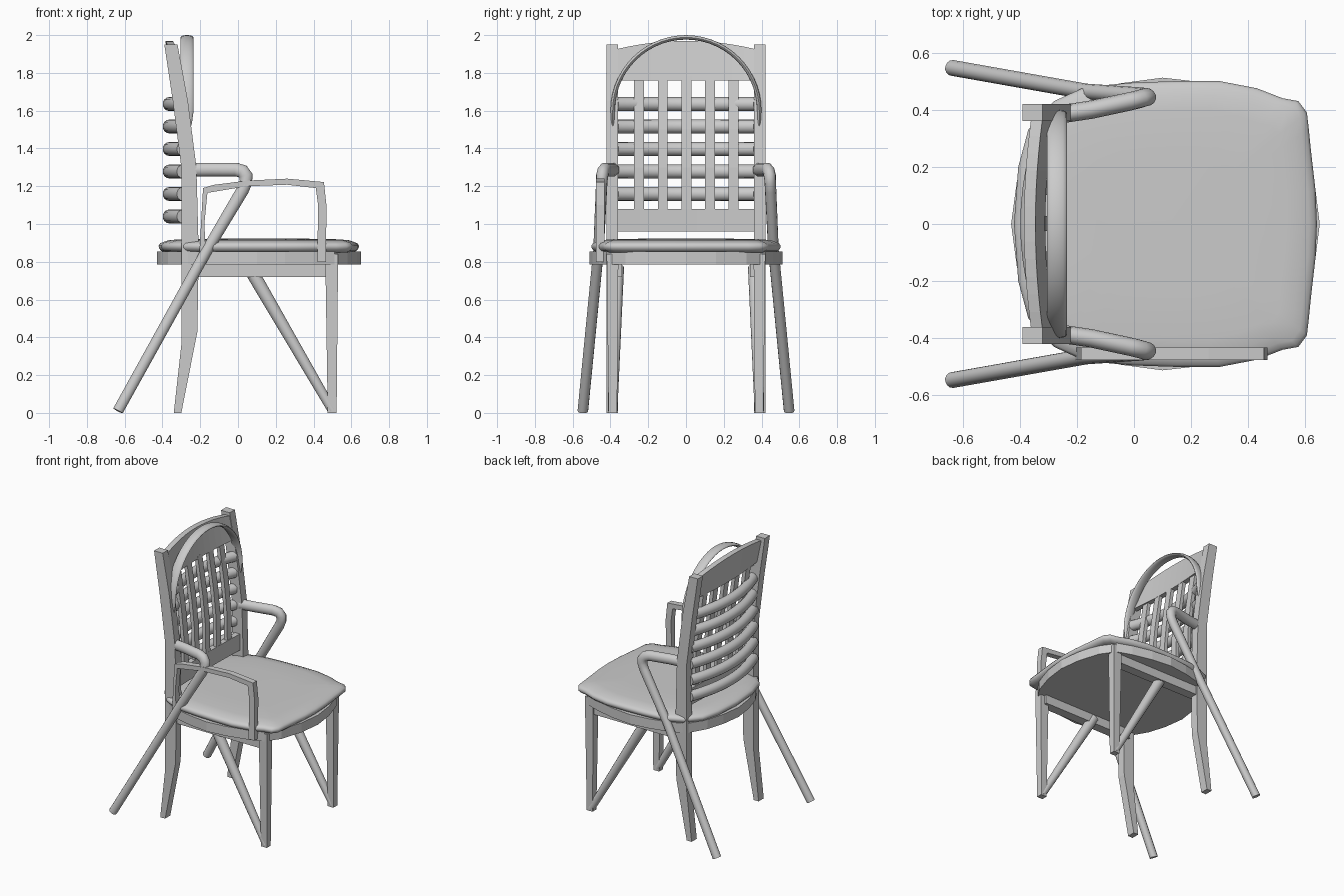
import bpy, bmesh, math
from mathutils import Vector

if "Cube" in bpy.data.objects:
    bpy.data.objects.remove(bpy.data.objects["Cube"])


def finish(name, bm, smooth=None):
    bmesh.ops.recalc_face_normals(bm, faces=bm.faces)
    me = bpy.data.meshes.new(name)
    bm.to_mesh(me)
    bm.free()
    ob = bpy.data.objects.new(name, me)
    bpy.context.collection.objects.link(ob)
    if smooth:
        bpy.ops.object.select_all(action='DESELECT')
        ob.select_set(True)
        bpy.context.view_layer.objects.active = ob
        bpy.ops.object.shade_smooth_by_angle(angle=math.radians(smooth))
    return ob


def loft(name, rings, smooth=None):
    """Skin a list of equal-length closed rings and cap both ends."""
    bm = bmesh.new()
    vs = [[bm.verts.new(p) for p in r] for r in rings]
    n = len(vs[0])
    for a, b in zip(vs, vs[1:]):
        for i in range(n):
            j = (i + 1) % n
            bm.faces.new((a[i], a[j], b[j], b[i]))
    bm.faces.new(vs[0])
    bm.faces.new(vs[-1])
    return finish(name, bm, smooth)


def side_prism(name, poly, y0, y1):
    """Extrude an x-z outline between two y values."""
    return loft(name, [[(x, y, z) for x, z in poly] for y in (y0, y1)])


def sweep(name, path, radii, ref, n=14):
    """Elliptical tube: radius a along ref, b across it; flat on the floor."""
    pts = [Vector(p) for p in path]
    rings = []
    for i, p in enumerate(pts):
        t = (pts[min(i + 1, len(pts) - 1)] - pts[max(i - 1, 0)]).normalized()
        u = Vector(ref)
        u = (u - t * u.dot(t)).normalized()
        v = t.cross(u)
        a, b = radii[i] if isinstance(radii, list) else radii
        ring = [p + u * a * math.cos(k * math.tau / n) + v * b * math.sin(k * math.tau / n)
                for k in range(n)]
        for q in ring:
            q.z = max(q.z, 0)
        rings.append(ring)
    return loft(name, rings, 50)


def box(name, x0, x1, y0, y1, z0, z1):
    return side_prism(name, [(x0, z0), (x1, z0), (x1, z1), (x0, z1)], y0, y1)


def mirrored(half):
    return half + [(x, -y) for x, y in reversed(half) if abs(y) > 1e-6]


# cushion
outline = mirrored([(-.42, 0), (-.405, .2), (-.37, .33), (-.28, .43), (-.17, .48), (0, .495),
                    (.15, .5), (.3, .5), (.43, .475), (.52, .44), (.575, .43), (.605, .39),
                    (.612, .33), (.62, .25), (.635, .12), (.64, 0)])
profile = [(.85, .94), (.858, .975), (.872, .998), (.886, 1), (.898, .985), (.905, .95),
           (.914, .9), (.919, .8), (.922, .5)]
loft("seat_cushion", [[(.11 + (x - .11) * s, y * s, z) for x, y in outline]
                      for z, s in profile], 50)

# bowed seat rim under the cushion
rim = mirrored([(-.43, 0), (-.41, .15), (-.37, .28), (-.3, .4), (-.2, .455), (-.05, .492),
                (.1, .512), (.25, .495), (.4, .46), (.51, .42), (.58, .32), (.63, .16), (.65, 0)])
loft("seat_rim", [[(x, y, z) for x, y in rim] for z in (.785, .855)])

# aprons
box("front_apron", .47, .52, -.38, .38, .785, .84)
box("back_apron", -.29, -.22, -.38, .38, .785, .84)

post = [(-.34, 0), (-.30, 0), (-.215, .43), (-.208, .85), (-.22, 1.3), (-.265, 1.65),
        (-.32, 1.95), (-.39, 1.95), (-.345, 1.65), (-.30, 1.3), (-.30, .36)]
for s, side in ((1, "left"), (-1, "right")):
    box("side_apron_" + side, -.25, .5, s * .34, s * .41, .72, .8)
    # legs and back posts
    side_prism("back_post_" + side, post, s * .36, s * .42)
    loft("front_leg_" + side,
         [[(x0, s * y0, z), (x1, s * y0, z), (x1, s * y1, z), (x0, s * y1, z)]
          for z, x0, x1, y0, y1 in ((0, .475, .522, .365, .41), (.84, .462, .53, .358, .42))])
    # slanted tube braces
    sweep("leg_brace_" + side, [(.06, s * .365, .77), (.5, s * .388, .012)],
          [(.037, .037), (.025, .025)], (0, 1, 0))
    # bent tube arms running down to the floor
    arm = [(-.25, .385, 1.287), (-.15, .4, 1.288), (-.01, .43, 1.288), (.025, .439, 1.278),
           (.042, .444, 1.255), (.042, .446, 1.22), (.025, .448, 1.18), (-.165, .463, .86),
           (-.635, .546, .01)]
    sweep("arm_tube_" + side, [(x, s * y, z) for x, y, z in arm],
          [(.032, .037)] * 5 + [(.03, .034)] * 2 + [(.028, .03)] * 2, (0, 1, 0))

# flat arm frame on one side only
side_prism("arm_frame", [(-.205, .84), (-.185, 1.19), (-.13, 1.207), (.05, 1.23), (.26, 1.24),
                         (.455, 1.222), (.468, 1.1), (.466, .8), (.42, .8), (.424, 1.1),
                         (.412, 1.19), (.26, 1.208), (.05, 1.2), (-.162, 1.165),
                         (-.178, 1.0), (-.17, .84)], -.476, -.432)


# back rails
def rail(name, bow, arch, x_bot, x_top, z0, z1, t):
    rings = []
    for i in range(13):
        u = i / 6 - 1
        k = 1 - u * u
        d, top = bow * k, z1 + arch * k
        rings.append([(x_bot - d, u * .37, z0), (x_bot - d - t, u * .37, z0),
                      (x_top - d - t, u * .37, top), (x_top - d, u * .37, top)])
    loft(name, rings)


rail("top_rail", .025, .045, -.285, -.32, 1.76, 1.925, .04)
rail("lower_rail", .01, 0, -.235, -.235, .96, 1.08, .04)

# vertical slats
for i in range(5):
    y = (i - 2) * .125 + .002
    side_prism(f"back_slat_{i + 1}",
               [(-.245, 1.06), (-.25, 1.3), (-.27, 1.5), (-.312, 1.78), (-.338, 1.78),
                (-.298, 1.5), (-.275, 1.3), (-.272, 1.06)], y - .026, y + .026)

# bowed horizontal rungs
for i in range(6):
    z = 1.04 + i * .119
    sweep(f"back_rung_{i + 1}",
          [(-.29 - .073 * (1 - (k / 6) ** 2), k / 6 * .37, z) for k in range(-6, 7)],
          (.037, .036), (0, 0, 1))

# hoop in front of the back
path = [(-.27, .388 * math.cos(a), 1.6 + .388 * math.sin(a))
        for a in (math.pi * k / 28 for k in range(29))]
path = [(-.27, .386, 1.47), (-.27, .388, 1.54)] + path + [(-.27, -.388, 1.54), (-.27, -.386, 1.47)]
sweep("back_hoop", path, [(.01, .004), (.027, .01)] + [(.035, .012)] * 29 + [(.027, .01), (.01, .004)],
      (1, 0, 0))
